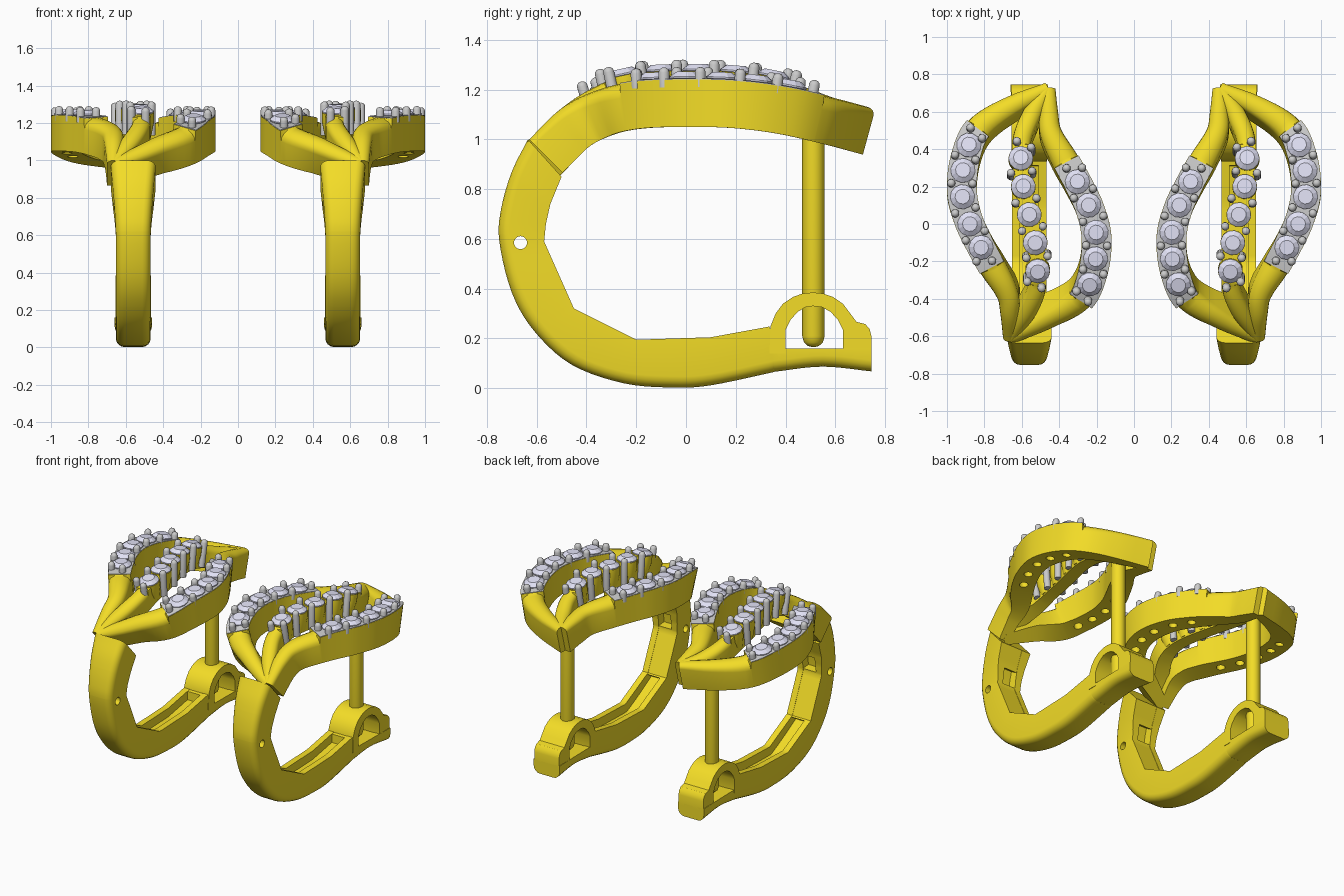
import bpy, bmesh, math
from mathutils import Vector, Matrix

if "Cube" in bpy.data.objects:
    bpy.data.objects.remove(bpy.data.objects["Cube"])

def material(name, col):
    m = bpy.data.materials.new(name)
    m.diffuse_color = col
    m.use_nodes = True
    m.node_tree.nodes["Principled BSDF"].inputs["Base Color"].default_value = m.diffuse_color
    return m

GOLD = material("gold", (0.9, 0.72, 0.02, 1))
GEM = material("gem", (0.76, 0.76, 0.92, 1))

def herm(keys, t):
    """Smooth interpolation of (t, values...) keys."""
    n = len(keys)
    i = max(k for k in range(n - 1) if k == 0 or keys[k][0] <= t)
    def slope(k, c):
        a, b = keys[max(k - 1, 0)], keys[min(k + 1, n - 1)]
        return (b[c] - a[c]) / (b[0] - a[0])
    a, b = keys[i], keys[i + 1]
    h = b[0] - a[0]
    u = (t - a[0]) / h
    return [(2*u**3 - 3*u*u + 1) * a[c] + (u**3 - 2*u*u + u) * h * slope(i, c)
            + (3*u*u - 2*u**3) * b[c] + (u**3 - u*u) * h * slope(i + 1, c)
            for c in range(1, len(a))]

def loft(bm, rings):
    vs = [[bm.verts.new(p) for p in r] for r in rings]
    n = len(vs[0])
    for a, b in zip(vs, vs[1:]):
        for j in range(n):
            bm.faces.new((a[j], a[(j + 1) % n], b[(j + 1) % n], b[j]))
    bm.faces.new(vs[0])
    bm.faces.new(vs[-1])

def lathe(bm, profile, mat, seg):
    loft(bm, [[mat @ Vector((r * math.cos(2*math.pi*k/seg), r * math.sin(2*math.pi*k/seg), z))
               for k in range(seg)] for r, z in profile])

def finish(name, bm, mat=None, angle=35, cutter=None):
    """Mesh to object, optional holes, shading, mirrored to the second earring."""
    bmesh.ops.recalc_face_normals(bm, faces=bm.faces)
    me = bpy.data.meshes.new(name)
    bm.to_mesh(me)
    bm.free()
    ob = bpy.data.objects.new(name, me)
    bpy.context.collection.objects.link(ob)
    if mat:
        me.materials.append(mat)
    bpy.ops.object.select_all(action='DESELECT')
    ob.select_set(True)
    bpy.context.view_layer.objects.active = ob
    if cutter:
        cm = bpy.data.meshes.new("cutter")
        bmesh.ops.recalc_face_normals(cutter, faces=cutter.faces)
        cutter.to_mesh(cm)
        co = bpy.data.objects.new("cutter", cm)
        bpy.context.collection.objects.link(co)
        co.hide_render = True
        b = ob.modifiers.new("holes", 'BOOLEAN')
        b.operation, b.solver, b.object = 'DIFFERENCE', 'EXACT', co
        bpy.ops.object.modifier_apply(modifier="holes")
        bpy.data.objects.remove(co)
    if angle:
        bpy.ops.object.shade_smooth_by_angle(angle=math.radians(angle))
    m = ob.modifiers.new("second_earring", 'MIRROR')
    m.use_mirror_merge = False
    return ob

# Arched top height z(y) and the three strands as (y, x, half width, lift)
TOP = [(-.64, .99), (-.5, 1.125), (-.35, 1.2), (-.2, 1.232), (0, 1.24),
       (.2, 1.235), (.4, 1.21), (.6, 1.165), (.75, 1.125)]
RIGHT = [(-.63, .665, .035, 0), (-.5, .665, .05, 0), (-.4, .675, .058, 0), (-.25, .75, .072, 0),
         (-.12, .82, .075, 0), (.02, .885, .077, 0), (.18, .92, .08, 0), (.38, .895, .078, 0),
         (.53, .82, .072, 0), (.645, .65, .055, 0), (.73, .46, .035, 0)]
def turn(keys):
    return [(.1 - y, 1.12 - x, w, l) for y, x, w, l in reversed(keys)]
LEFT = turn(RIGHT)
half = [(-.63, .66, .03, 0), (-.5, .575, .05, 0), (-.38, .525, .05, .015),
        (-.25, .515, .045, .028), (-.1, .528, .045, .03)]
MID = half + [(.05, .56, .045, .03)] + turn(half)

def frame(keys, y):
    def pos(v):
        x, w, l = herm(keys, v)
        return Vector((x, v, herm(TOP, v)[0] + l)), w
    p, w = pos(y)
    t = (pos(y + .002)[0] - pos(y - .002)[0]).normalized()
    n = Vector((0, -t.z, t.y)).normalized()
    lat = t.cross(n).normalized()
    n = lat.cross(t)
    return p, lat, t, n, w

def frame_matrix(keys, y, side=0, along=0):
    p, lat, t, n, w = frame(keys, y)
    m = Matrix((lat, t, n)).transposed().to_4x4()
    m.translation = p + lat * side + t * along
    return m

def strand(bm, keys, lo, hi, depth):
    y0, y1 = keys[0][0], keys[-1][0]
    ys = [y0 + (y1 - y0) * k / 64 for k in range(65)]
    ys = sorted([y for y in ys if min(abs(y - lo), abs(y - hi)) > .006]
                + [lo - .002, lo + .002, hi - .002, hi + .002])
    rings = []
    for y in ys:
        p, lat, t, n, w = frame(keys, y)
        k = 0 if lo < y < hi else .8
        ring = [p + lat * w * s - n * k * w * (1 - math.sqrt(1 - s * s))
                for s in (-1, -.93, -.75, -.4, 0, .4, .75, .93, 1)]
        rings.append(ring + [p + lat * w - n * depth, p - lat * w - n * depth])
    loft(bm, rings)

R = .066
gems, prongs, plates = bmesh.new(), bmesh.new(), bmesh.new()
rows = [("outer_strand", RIGHT, [-.125, 0, .145, .285, .42], -.235, .515, .19),
        ("inner_strand", LEFT, [-.32, -.185, -.045, .10, .225], -.415, .335, .19),
        ("middle_strand", MID, [-.25, -.1, .05, .2, .35], -.33, .43, .14)]
for name, keys, ys, lo, hi, depth in rows:
    mid = keys is MID
    bm, holes = bmesh.new(), bmesh.new()
    strand(bm, keys, lo, hi, depth)
    for y in ys:
        m = frame_matrix(keys, y)
        lathe(gems, [(.002, -.045), (R, .006), (R, .012), (R * .6, .032)], m, 12)
        lathe(holes, [(.028, -.25), (.028, -.06)], m, 16)
    # Prongs: pairs between stones, one at each end
    spots = [((a + b) / 2, s * .057, 0) for a, b in zip(ys, ys[1:]) for s in (-1, 1)]
    spots += [(ys[0], -.02, -.09), (ys[-1], .02, .09)]
    spots += [(ys[0], .056, -.055), (ys[-1], -.056, .055)]
    base = -.13 if mid else -.03
    for y, s, a in spots:
        lathe(prongs, [(.022, base), (.022, .03), (.019, .041), (.011, .048), (.003, .05)],
              frame_matrix(keys, y, s, a), 12)
    if not mid:
        # Thin grey setting plate on top of the strand
        rings = []
        for k in range(33):
            p, lat, t, n, w = frame(keys, lo + .004 + (hi - lo - .008) * k / 32)
            rings.append([p + lat * w * s + n * h for s, h in
                          ((-.98, -.004), (.98, -.004), (.98, .004), (-.98, .004))])
        loft(plates, rings)
        finish(name, bm, GOLD, 35, holes)
    else:
        finish(name, bm, GOLD)
        # Round seats under the middle stones
        seats = bmesh.new()
        for y in ys:
            lathe(seats, [(.05, -.13), (R, -.05), (R, .004)], frame_matrix(keys, y), 24)
        finish("middle_stone_seats", seats, GOLD)
finish("stones", gems, GEM, None)
finish("prongs", prongs)
finish("setting_plates", plates)

# Hoop: outer y, z, inner y, z, half width
CX = .56
HOOP = [(-.635, 1.0, -.50, .85, .12), (-.70, .87, -.545, .74, .108), (-.743, .72, -.563, .66, .098),
        (-.75, .59, -.57, .59, .093), (-.70, .385, -.51, .455, .093), (-.61, .23, -.45, .32, .093),
        (-.46, .095, -.325, .2575, .093), (-.25, .02, -.2, .195, .093), (-.05, .003, -.05, .2, .093),
        (.1, .012, .1, .205, .093), (.33, .06, .335, .248, .093), (.37, .068, .37, .16, .093),
        (.55, .087, .55, .16, .095), (.745, .068, .745, .16, .1)]
okeys = [(i, k[0], k[1], k[4]) for i, k in enumerate(HOOP)]
ikeys = [(k[2], k[3]) for k in HOOP]
slots = [(1.4, 2.8), (5.1, 9.9)]
params = [i / 5 for i in range(5 * (len(HOOP) - 1) + 1)]
for a, b in slots:
    params = [s for s in params if min(abs(s - a), abs(s - b)) > .02]
    params += [a - .005, a + .005, b - .005, b + .005]
rings = []
for s in sorted(params):
    oy, oz, w = herm(okeys, s)
    i = min(int(s), len(HOOP) - 2)
    u = s - i
    inn = Vector((0, ikeys[i][0] * (1 - u) + ikeys[i + 1][0] * u,
                  ikeys[i][1] * (1 - u) + ikeys[i + 1][1] * u))
    e = Vector((0, oy, oz)) - inn
    T = e.length
    e.normalize()
    d = .06 if any(a < s < b for a, b in slots) else .002
    r, c = .045, .05
    right = [(c, d), (c, 0), (w, 0), (w, T - r), (w - .08*r, T - .62*r),
             (w - .3*r, T - .3*r), (w - .62*r, T - .08*r), (w - r, T)]
    sec = right + [(-x, h) for x, h in reversed(right)]
    rings.append([inn + e * h + Vector((CX + x, 0, 0)) for x, h in sec])
hoop, hinge = bmesh.new(), bmesh.new()
loft(hoop, rings)
lathe(hinge, [(.026, -.2), (.026, .2)],
      Matrix.Translation((CX, -.665, .585)) @ Matrix.Rotation(math.pi / 2, 4, 'Y'), 24)
finish("hoop", hoop, GOLD, 30, hinge)

# Clasp arch with its D-shaped window
arch = [(.335, .14), (.34, .25), (.36, .30), (.39, .34), (.43, .367), (.47, .381), (.51, .385),
        (.55, .381), (.59, .367), (.63, .34), (.66, .30), (.685, .267), (.72, .258), (.738, .238),
        (.745, .21), (.745, .14), (.63, .14), (.63, .235), (.61, .275), (.58, .308), (.545, .326),
        (.51, .33), (.48, .326), (.45, .308), (.42, .275), (.4, .235), (.4, .14)]
clasp = bmesh.new()
loft(clasp, [[(CX + x, y, z) for y, z in arch] for x in (-.096, .096)])
finish("clasp", clasp, GOLD, 30)

# Ear post with rounded tip
post = bmesh.new()
lathe(post, [(.004, .165), (.022, .17), (.038, .184), (.045, .21), (.045, 1.1)],
      Matrix.Translation((CX, .512, 0)), 32)
finish("ear_post", post, GOLD)
